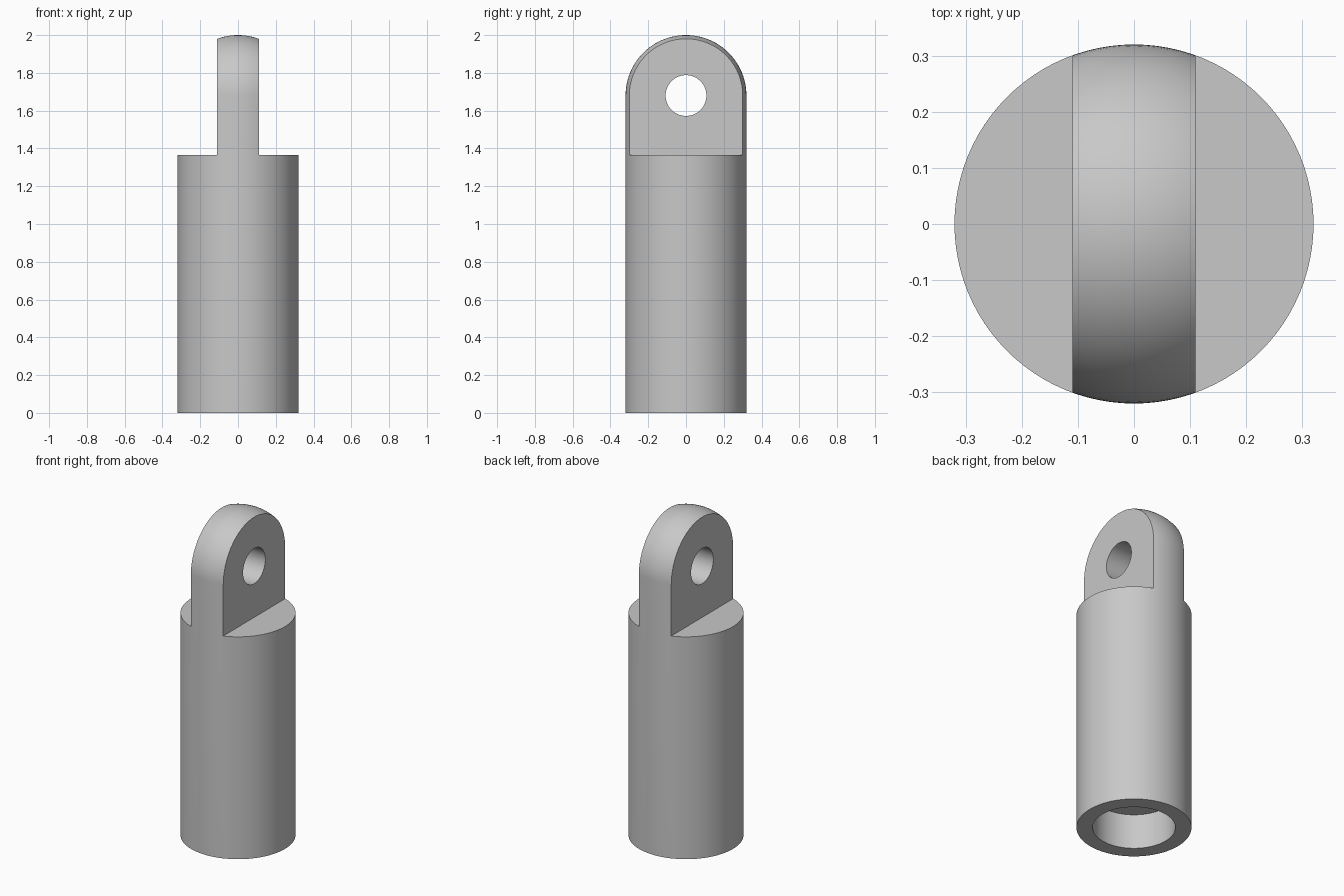
import bpy, math
from mathutils import Vector

if "Cube" in bpy.data.objects:
    bpy.data.objects.remove(bpy.data.objects["Cube"], do_unlink=True)

R, SHOULDER, EYE_Z = 0.32, 1.365, 1.68
BORE_R, BORE_DEPTH = 0.23, 0.215
TANG_HALF, EYE_R = 0.11, 0.108
SEGMENTS, DOME_STEPS = 96, 24

steel = bpy.data.materials.new("grey steel")
steel.use_nodes = True
colour = (0.58, 0.58, 0.58, 1)
steel.diffuse_color = colour
steel.node_tree.nodes["Principled BSDF"].inputs["Base Color"].default_value = colour


def lathe(name, profile):
    """Spin an (r, z) profile, whose ends lie on the axis, about z."""
    verts, faces, rings = [], [], []
    for r, z in profile:
        n = SEGMENTS if r > 0 else 1
        rings.append([len(verts) + i for i in range(n)])
        for i in range(n):
            a = 2 * math.pi * i / SEGMENTS
            verts.append((r * math.cos(a), r * math.sin(a), z))
    for low, high in zip(rings, rings[1:]):
        for i in range(SEGMENTS):
            j = (i + 1) % SEGMENTS
            if len(low) == 1:
                faces.append((low[0], high[j], high[i]))
            elif len(high) == 1:
                faces.append((low[i], low[j], high[0]))
            else:
                faces.append((low[i], low[j], high[j], high[i]))
    mesh = bpy.data.meshes.new(name)
    mesh.from_pydata(verts, [], faces)
    obj = bpy.data.objects.new(name, mesh)
    bpy.context.collection.objects.link(obj)
    return obj


def cut(target, cutter):
    cutter.hide_render = True
    mod = target.modifiers.new("cut", "BOOLEAN")
    mod.operation, mod.solver, mod.object = "DIFFERENCE", "EXACT", cutter
    bpy.ops.object.select_all(action="DESELECT")
    target.select_set(True)
    bpy.context.view_layer.objects.active = target
    bpy.ops.object.modifier_apply(modifier=mod.name)
    bpy.data.objects.remove(cutter, do_unlink=True)


# Domed round bar with a blind bore in its base
dome = [(R * math.cos(t), EYE_Z + R * math.sin(t))
        for t in (math.pi / 2 * i / DOME_STEPS for i in range(DOME_STEPS))]
profile = [(0, BORE_DEPTH), (BORE_R, BORE_DEPTH), (BORE_R, 0), (R, 0)]
rod_end = lathe("rod_end", profile + dome + [(0, EYE_Z + R)])
rod_end.data.materials.append(steel)

# Flats on both sides leave the upright tang
for side in (-1, 1):
    bpy.ops.mesh.primitive_cube_add(
        size=1, location=(side * (TANG_HALF + 0.5), 0, SHOULDER + 0.5))
    cut(rod_end, bpy.context.object)

# Cross hole through the tang
bpy.ops.mesh.primitive_cylinder_add(
    vertices=64, radius=EYE_R, depth=1, location=(0, 0, EYE_Z),
    rotation=(0, math.pi / 2, 0))
cut(rod_end, bpy.context.object)

rod_end.select_set(True)
bpy.context.view_layer.objects.active = rod_end
bpy.ops.object.shade_smooth_by_angle(angle=math.radians(30))
